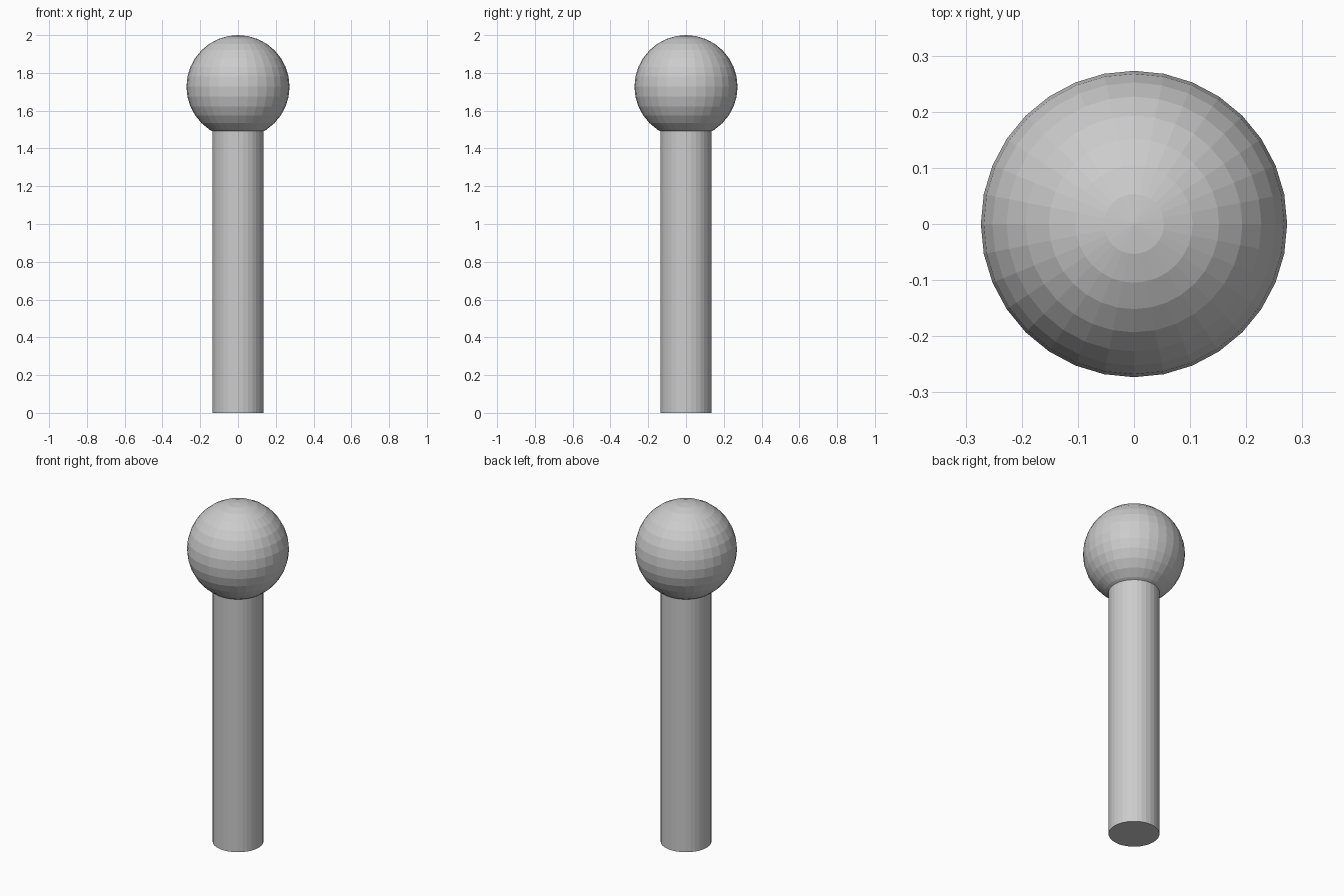
import bpy

if "Cube" in bpy.data.objects:
    bpy.data.objects.remove(bpy.data.objects["Cube"])

SHAFT_RADIUS = 0.136
SHAFT_TOP = 1.5
BALL_RADIUS = 0.273

# Shaft: flat-sided round post, its top tucked just inside the ball
bpy.ops.mesh.primitive_cylinder_add(vertices=32, radius=SHAFT_RADIUS, depth=SHAFT_TOP,
                                    location=(0, 0, SHAFT_TOP / 2))
bpy.context.object.name = "shaft"

# Ball: faceted sphere on top, reaching z = 2
bpy.ops.mesh.primitive_uv_sphere_add(segments=32, ring_count=16, radius=BALL_RADIUS,
                                     location=(0, 0, 2 - BALL_RADIUS))
bpy.context.object.name = "ball"
